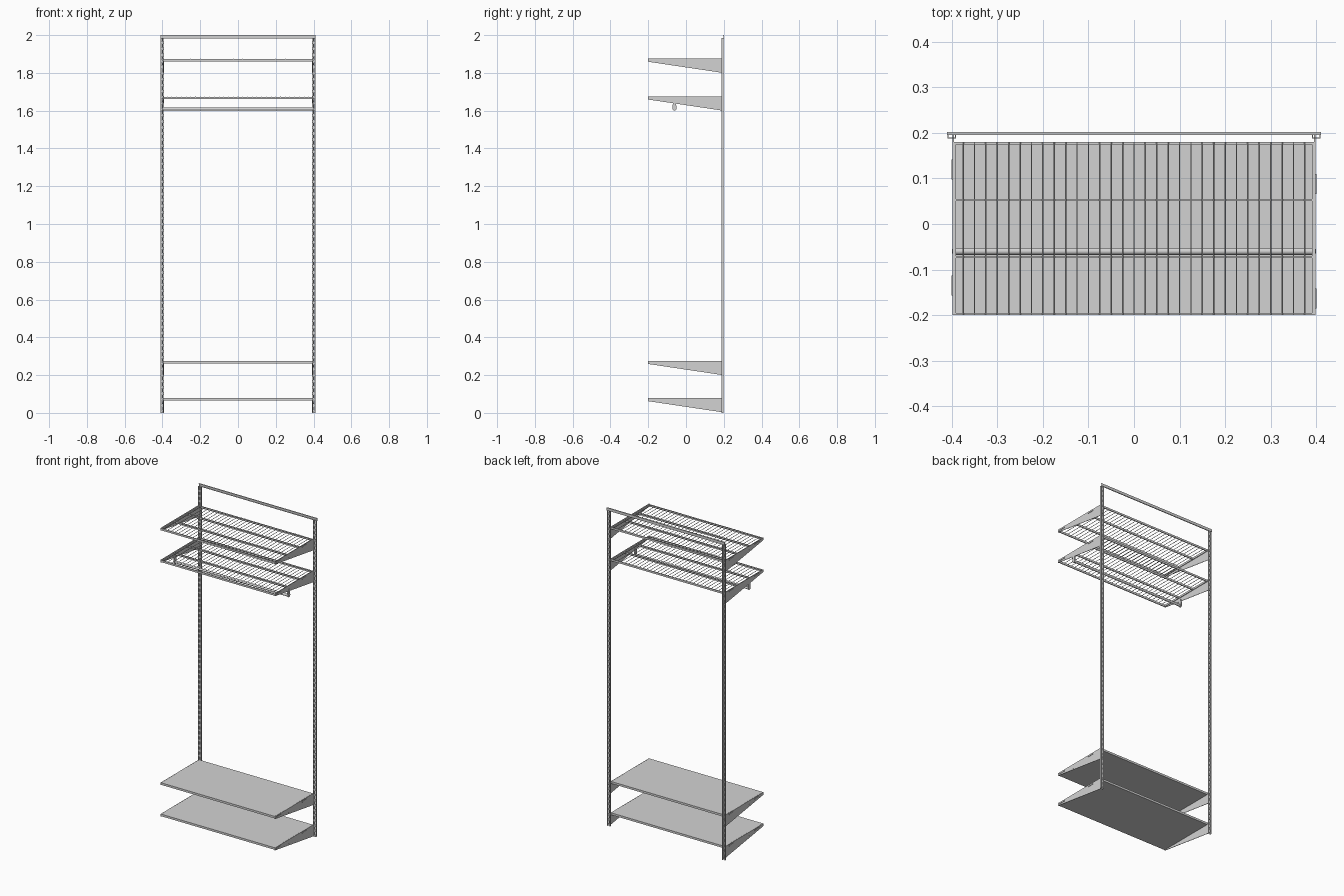
import bpy, bmesh, math
from mathutils import Matrix, Vector

if "Cube" in bpy.data.objects:
    bpy.data.objects.remove(bpy.data.objects["Cube"])

steel = bpy.data.materials.new("light grey steel")
steel.diffuse_color = (0.65, 0.65, 0.65, 1)
steel.use_nodes = True
steel.node_tree.nodes["Principled BSDF"].inputs["Base Color"].default_value = steel.diffuse_color


def add_box(bm, x0, x1, y0, y1, z0, z1):
    m = Matrix.Translation(((x0 + x1) / 2, (y0 + y1) / 2, (z0 + z1) / 2))
    m = m @ Matrix.Diagonal((x1 - x0, y1 - y0, z1 - z0, 1))
    bmesh.ops.create_cube(bm, size=1, matrix=m)


def add_rod(bm, a, b, r, sides):
    a, b = Vector(a), Vector(b)
    d = b - a
    m = Matrix.Translation((a + b) / 2) @ d.to_track_quat('Z', 'Y').to_matrix().to_4x4()
    bmesh.ops.create_cone(bm, cap_ends=True, segments=sides, radius1=r, radius2=r,
                          depth=d.length, matrix=m)


def add_plate(bm, yz, x0, x1):
    """Extrude a y-z outline along x."""
    face = bm.faces.new([bm.verts.new((x0, y, z)) for y, z in yz])
    ext = bmesh.ops.extrude_face_region(bm, geom=[face])["geom"]
    moved = [v for v in ext if isinstance(v, bmesh.types.BMVert)]
    bmesh.ops.translate(bm, verts=moved, vec=(x1 - x0, 0, 0))


def finish(name, bm, smooth=False):
    bmesh.ops.recalc_face_normals(bm, faces=bm.faces)
    me = bpy.data.meshes.new(name)
    bm.to_mesh(me)
    bm.free()
    me.materials.append(steel)
    ob = bpy.data.objects.new(name, me)
    bpy.context.collection.objects.link(ob)
    if smooth:
        bpy.ops.object.select_all(action='DESELECT')
        ob.select_set(True)
        bpy.context.view_layer.objects.active = ob
        bpy.ops.object.shade_smooth_by_angle(angle=math.radians(40))
    return ob


SIDES = (("left", -1), ("right", 1))

# Slotted uprights: channel open to the back, two rows of slots in the front
PITCH = 0.032
for label, s in SIDES:
    bm = bmesh.new()
    cx = s * 0.4
    for e in (-1, 1):
        edge = cx + e * 0.0085
        add_box(bm, edge - 0.001, edge + 0.001, 0.188, 0.199, 0, 1.986)
    for dx, w in ((-0.0065, 0.001), (0, 0.002), (0.0065, 0.001)):
        add_box(bm, cx + dx - w, cx + dx + w, 0.188, 0.190, 0, 1.986)
    for i in range(int(1.986 / PITCH) + 1):
        z = i * PITCH
        add_box(bm, cx - 0.0075, cx + 0.0075, 0.188, 0.190, z, min(z + 0.014, 1.986))
    finish(label + "_upright", bm)

# Top hanging rail: web with a folded lip at top and bottom
bm = bmesh.new()
add_box(bm, -0.41, 0.41, 0.199, 0.2015, 1.983, 2.0)
add_box(bm, -0.41, 0.41, 0.195, 0.2015, 1.998, 2.0)
add_box(bm, -0.41, 0.41, 0.196, 0.2015, 1.983, 1.985)
finish("top_rail", bm)

# Tapered brackets, one pair for each shelf level
LEVELS = (("lowest", 0.078), ("lower", 0.275), ("hanging", 1.675), ("top", 1.875))
for level, z in LEVELS:
    for label, s in SIDES:
        bm = bmesh.new()
        add_plate(bm, [(-0.2, z), (0.189, z), (0.189, z - 0.074), (-0.2, z - 0.016)],
                  s * 0.3955, s * 0.398)
        # retaining clips and the round rod stud
        shift = 0 if s < 0 else -0.032
        for y in (0.12 + shift, -0.135 + shift * 0.9):
            add_box(bm, *sorted((s * 0.397, s * 0.4005)), y - 0.022, y + 0.022,
                    z - 0.012, z - 0.006)
        add_rod(bm, (s * 0.397, -0.06, z - 0.027), (s * 0.3995, -0.06, z - 0.027), 0.005, 12)
        # hooks into the upright slots
        for h in (0.012, 0.06):
            add_box(bm, *sorted((s * 0.3955, s * 0.398)), 0.187, 0.196, z - h - 0.008, z - h)
        finish(f"{level}_{label}_bracket", bm)

# Solid shelves on the two low levels
for level, z in LEVELS[:2]:
    bm = bmesh.new()
    add_box(bm, -0.395, 0.395, -0.2, 0.179, z - 0.013, z)
    finish(level + "_solid_shelf", bm)

# Wire shelves: four long rails, two end rails, thin cross wires
for level, z in LEVELS[2:]:
    bm = bmesh.new()
    for i in range(4):
        y = -0.1975 + i * 0.125
        add_box(bm, -0.394, 0.394, y - 0.0025, y + 0.0025, z - 0.014, z - 0.002)
    for s in (-1, 1):
        add_box(bm, *sorted((s * 0.391, s * 0.395)), -0.2, 0.18, z - 0.014, z - 0.002)
    finish(level + "_wire_shelf_frame", bm)
    bm = bmesh.new()
    for i in range(-15, 16):
        add_rod(bm, (i * 0.025, -0.199, z - 0.0015), (i * 0.025, 0.179, z - 0.0015), 0.0015, 8)
    finish(level + "_wire_shelf_wires", bm, True)

# Clothes rod below the hanging shelf
bm = bmesh.new()
add_rod(bm, (-0.394, -0.06, 1.609), (0.394, -0.06, 1.609), 0.0075, 20)
finish("clothes_rod", bm, True)

# Rod hangers: strap with a rounded cup at the bottom
for label, s in SIDES:
    bm = bmesh.new()
    arc = [(-0.061 + 0.011 * math.cos(a), 1.611 + 0.011 * math.sin(a))
           for a in (math.pi * (1 + i / 12) for i in range(13))]
    outline = arc + [(-0.051, 1.620), (-0.053, 1.648), (-0.069, 1.648), (-0.071, 1.620)]
    add_plate(bm, outline, s * 0.391, s * 0.3985)
    finish(label + "_rod_hanger", bm)
